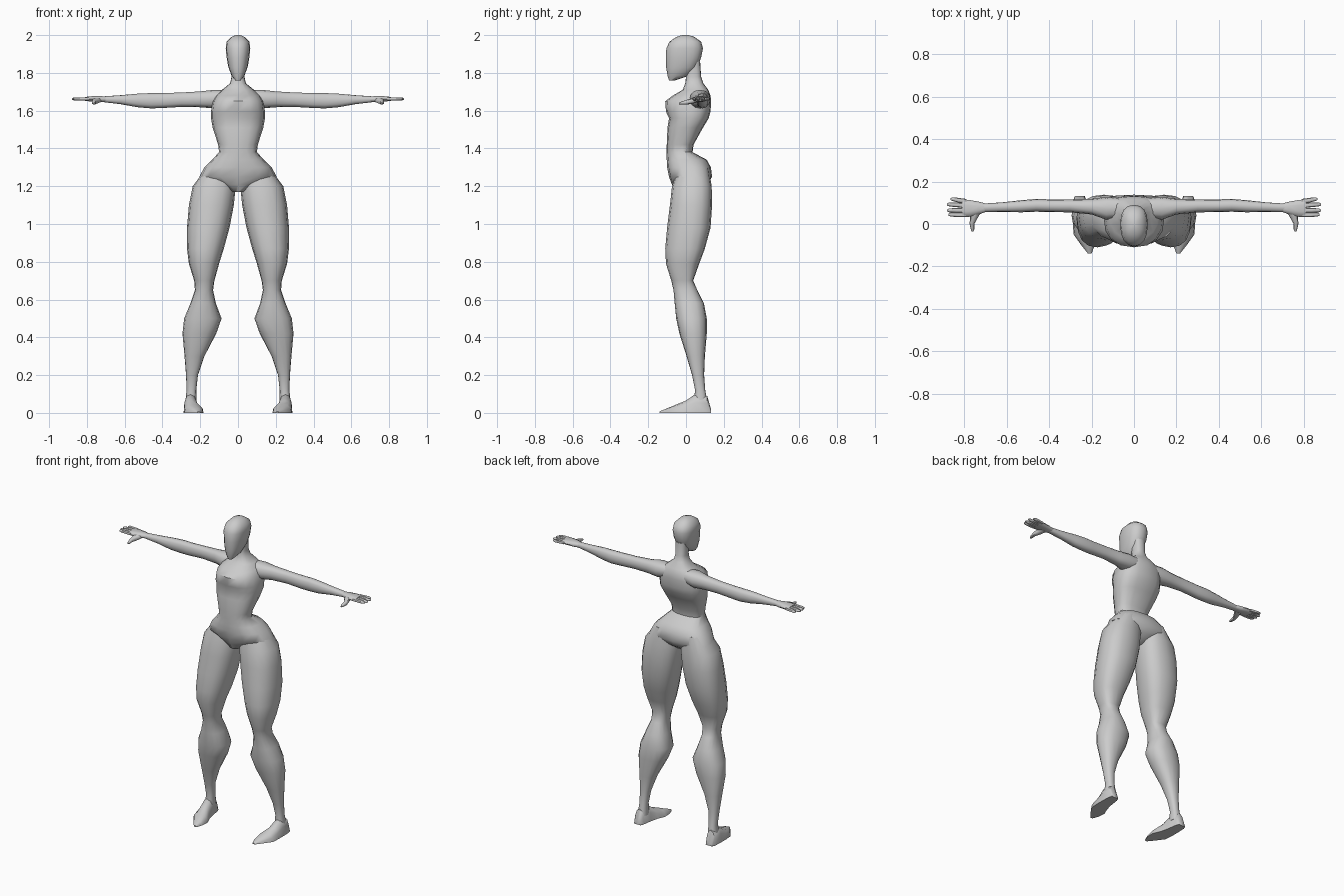
import bpy, bmesh, math


def power(v, p):
    return math.copysign(abs(v) ** p, v)


def loft(name, axes, rings, n=16, p=0.85, mirror=False):
    """Skin rings (t, a0, a1, b0, b_mid, b1); axes names where t, a, b go.
    b_mid is where the ring is widest. An optional 7th value shifts b by side."""
    bm = bmesh.new()
    loops = []
    for t, a0, a1, b0, bmid, b1 in rings:
        loop = []
        for i in range(n):
            ang = 2 * math.pi * i / n
            c, s = power(math.cos(ang), p), power(math.sin(ang), p)
            a = (a0 + a1) / 2 + c * (a1 - a0) / 2
            b = bmid + s * ((b1 - bmid) if s > 0 else (bmid - b0))
            co = dict(zip(axes, (t, a, b)))
            loop.append(bm.verts.new((co["x"], co["y"], co["z"])))
        loops.append(loop)
    for lo, hi in zip(loops, loops[1:]):
        for i in range(n):
            j = (i + 1) % n
            bm.faces.new((lo[i], lo[j], hi[j], hi[i]))
    bm.faces.new(loops[0])
    bm.faces.new(loops[-1])
    bmesh.ops.recalc_face_normals(bm, faces=bm.faces)
    mesh = bpy.data.meshes.new(name)
    bm.to_mesh(mesh)
    bm.free()
    ob = bpy.data.objects.new(name, mesh)
    bpy.context.collection.objects.link(ob)
    if mirror:
        ob.modifiers.new("mirror", "MIRROR")
    bpy.ops.object.select_all(action="DESELECT")
    ob.select_set(True)
    bpy.context.view_layer.objects.active = ob
    bpy.ops.object.shade_smooth_by_angle(angle=math.radians(50))
    return ob


def centred(rows):
    return [(z, -w, w, f, m, b) for z, w, f, m, b in rows]


# Head: chin to crown
loft("head", "zxy", centred([
    (1.76, .014, -.09, -.075, -.06),
    (1.785, .034, -.098, -.045, .015),
    (1.83, .051, -.105, -.02, .06),
    (1.88, .060, -.107, 0, .08),
    (1.93, .065, -.104, 0, .09),
    (1.965, .060, -.088, 0, .08),
    (1.99, .036, -.052, 0, .045),
    (2.0, .012, -.02, 0, .015)]))

# Torso: crotch, hips, waist, chest, neck
loft("torso", "zxy", centred([
    (1.17, .03, -.055, 0, .06),
    (1.21, .10, -.075, .04, .115),
    (1.25, .205, -.09, .05, .138),
    (1.30, .178, -.1, .04, .132),
    (1.34, .138, -.102, .02, .11),
    (1.38, .10, -.102, -.02, .035),
    (1.42, .105, -.102, -.02, .04),
    (1.51, .134, -.098, .01, .09),
    (1.56, .143, -.09, .03, .12),
    (1.595, .143, -.106, .03, .13),
    (1.65, .135, -.11, .05, .133),
    (1.68, .118, -.07, .06, .13),
    (1.71, .085, -.018, .06, .118),
    (1.745, .042, -.004, .045, .092),
    (1.78, .034, .0, .04, .08),
    (1.86, .036, .0, .035, .075)]), p=0.8)

# Legs: hip to ankle
loft("leg", "zxy", [
    (1.30, .03, .165, -.04, .04, .12),
    (1.20, .012, .24, -.074, .04, .136),
    (1.10, .022, .26, -.085, .04, .138),
    (.98, .045, .27, -.1, .035, .13),
    (.87, .075, .27, -.11, .02, .10),
    (.79, .10, .26, -.106, 0, .07),
    (.70, .125, .232, -.078, 0, .038),
    (.65, .132, .228, -.066, 0, .06),
    (.58, .117, .252, -.06, .02, .095),
    (.50, .087, .285, -.052, .03, .11),
    (.42, .115, .294, -.035, .04, .11),
    (.30, .178, .283, .003, .05, .10),
    (.20, .212, .275, .032, .06, .096),
    (.12, .221, .272, .048, .075, .102),
    (.05, .22, .28, .04, .075, .115)], mirror=True)

# Feet: heel to pointed toe, flat soles
loft("foot", "yxz", [
    (.132, .232, .278, 0, 0, .02),
    (.112, .224, .286, 0, 0, .09),
    (.05, .215, .288, 0, 0, .10),
    (0, .203, .288, 0, 0, .065),
    (-.05, .182, .284, 0, 0, .045),
    (-.10, .185, .248, 0, 0, .024),
    (-.14, .20, .216, 0, 0, .008)], n=12, mirror=True)

# Arms: shoulder to wrist
loft("arm", "xzy", [
    (.05, 1.63, 1.708, .03, .075, .12),
    (.13, 1.612, 1.71, .02, .075, .128),
    (.20, 1.618, 1.702, .045, .08, .118),
    (.30, 1.62, 1.696, .055, .085, .115),
    (.40, 1.614, 1.693, .056, .085, .116),
    (.46, 1.612, 1.693, .058, .087, .118),
    (.53, 1.618, 1.69, .055, .083, .112),
    (.62, 1.634, 1.682, .057, .08, .102),
    (.71, 1.645, 1.676, .056, .077, .096)], n=12, mirror=True)

# Hands: palm, four fingers, thumb
loft("palm", "xyz", [
    (.69, .06, .094, 1.646, 1.66, 1.675),
    (.73, .045, .105, 1.645, 1.66, 1.678),
    (.775, .034, .113, 1.648, 1.662, 1.677),
    (.81, .034, .117, 1.651, 1.662, 1.673)], n=10, mirror=True)
for base, tip, end in ((.044, .044, .873), (.066, .064, .88),
                       (.088, .092, .88), (.107, .117, .863)):
    loft("finger", "xyz", [
        (x, y - r, y + r, 1.662 - r * .8, 1.662, 1.662 + r * .8)
        for x, y, r in ((.79, base, .011),
                        ((.79 + end) / 2, (base + tip) / 2, .011),
                        (end - .01, tip, .009), (end, tip, .005))],
        n=8, mirror=True)
loft("thumb", "yxz", [
    (.065, .715, .765, 1.645, 1.658, 1.672),
    (.03, .735, .772, 1.636, 1.65, 1.666),
    (0, .752, .774, 1.632, 1.643, 1.656),
    (-.025, .752, .768, 1.632, 1.64, 1.648),
    (-.036, .756, .764, 1.634, 1.638, 1.643)], n=8, mirror=True)
